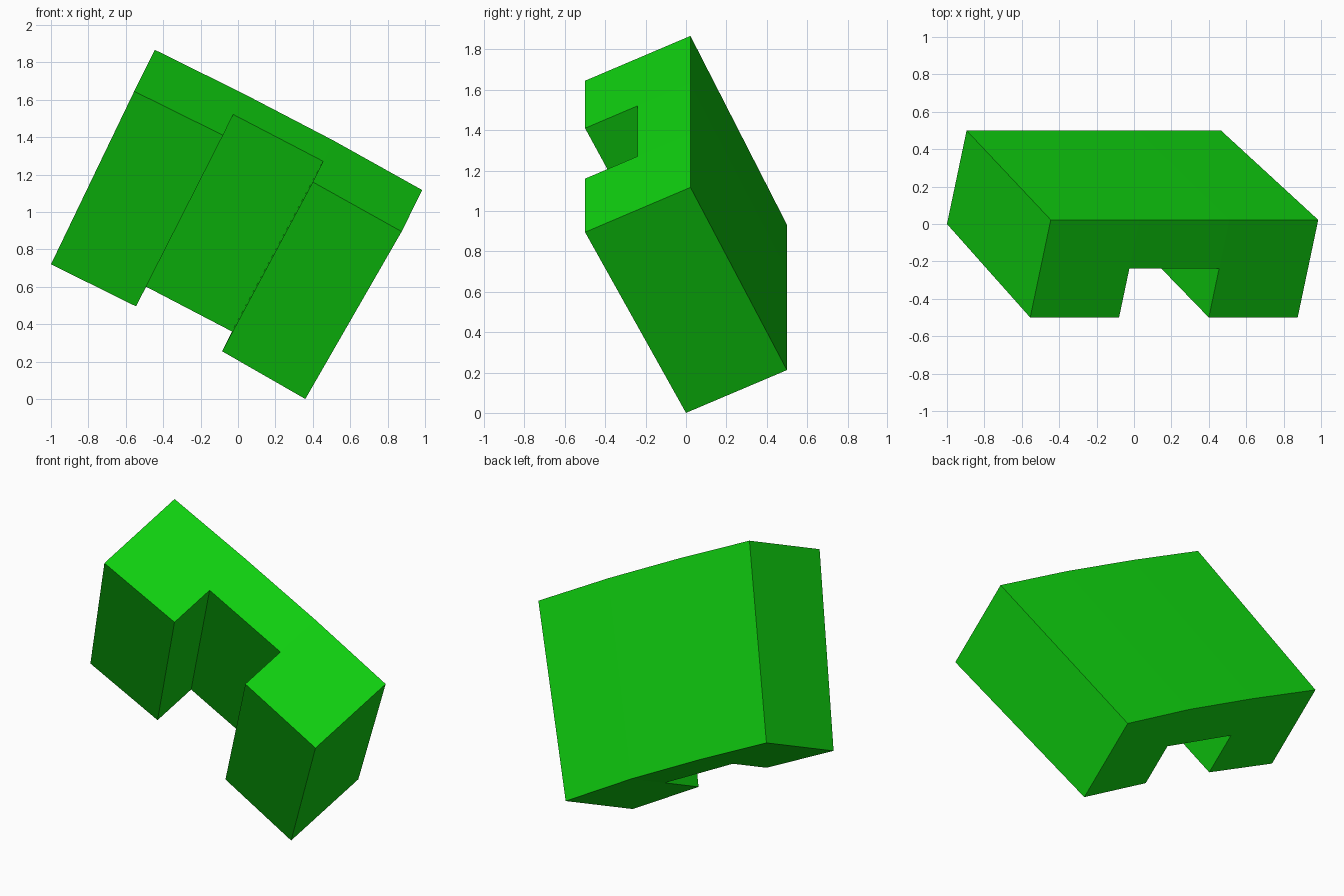
import bpy
import bmesh
from mathutils import Vector

cube = bpy.data.objects.get("Cube")
if cube:
    bpy.data.objects.remove(cube, do_unlink=True)

# One flat green
green = bpy.data.materials.new("bright green")
green.use_nodes = True
colour = (0.005, 0.64, 0.005, 1.0)
green.diffuse_color = colour
green.node_tree.nodes["Principled BSDF"].inputs["Base Color"].default_value = colour

# Front edge of the arched wedge at its four radial stations, upper and lower end
upper = [(-0.555, -0.5, 1.645), (-0.08, -0.5, 1.41), (0.40, -0.5, 1.16), (0.875, -0.5, 0.895)]
lower = [(-1.0, 0.0, 0.72), (-0.545, 0.0, 0.495), (-0.085, 0.0, 0.255), (0.36, 0.0, 0.0)]
# Depth from front to back at each end
upper_depth = Vector((0.11, 0.522, 0.222))
lower_depth = Vector((0.105, 0.5, 0.212))

bm = bmesh.new()


def layer(points, depth):
    """Grid of vertices: [station][front, middle, back]."""
    return [[bm.verts.new(Vector(p) + depth * t) for t in (0, 0.5, 1)] for p in points]


top, bottom = layer(upper, upper_depth), layer(lower, lower_depth)

# Fill every cell but the front middle one, which is the notch
cells = {(i, j) for i in range(3) for j in range(2)} - {(1, 0)}
for i, j in cells:
    ring = [(i, j), (i + 1, j), (i + 1, j + 1), (i, j + 1)]
    bm.faces.new([top[a][b] for a, b in ring])
    bm.faces.new([bottom[a][b] for a, b in reversed(ring)])
    neighbours = [(i, j - 1), (i + 1, j), (i, j + 1), (i - 1, j)]
    for k, other in enumerate(neighbours):
        if other not in cells:
            (a, b), (c, d) = ring[k], ring[(k + 1) % 4]
            bm.faces.new([top[c][d], top[a][b], bottom[a][b], bottom[c][d]])

bmesh.ops.recalc_face_normals(bm, faces=bm.faces)
mesh = bpy.data.meshes.new("notched_arch_block")
bm.to_mesh(mesh)
bm.free()
mesh.materials.append(green)
block = bpy.data.objects.new("notched_arch_block", mesh)
bpy.context.collection.objects.link(block)
